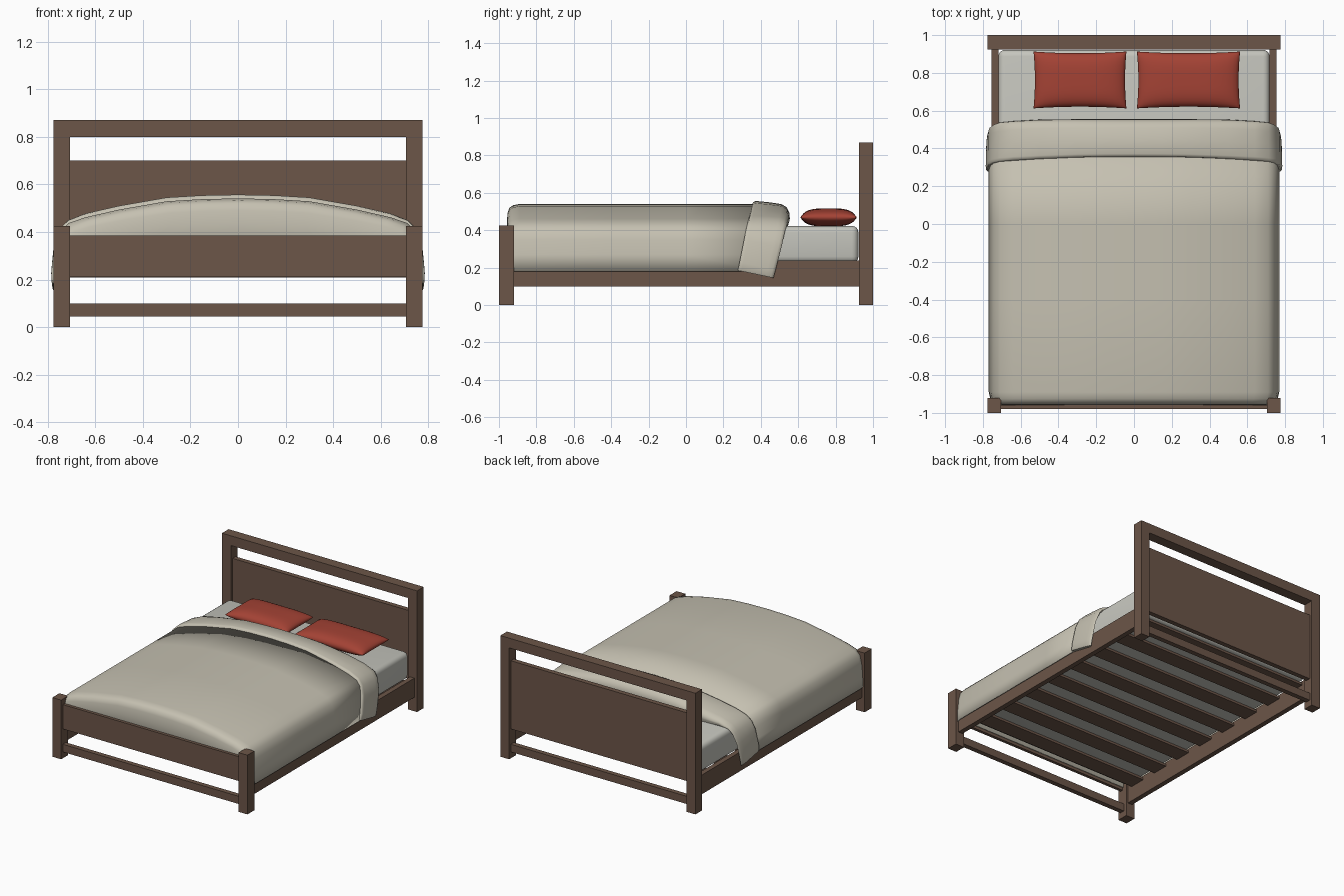
import bpy, bmesh, math

if "Cube" in bpy.data.objects:
    bpy.data.objects.remove(bpy.data.objects["Cube"])


def material(name, r, g, b):
    m = bpy.data.materials.new(name)
    m.diffuse_color = (r, g, b, 1)
    m.use_nodes = True
    m.node_tree.nodes["Principled BSDF"].inputs["Base Color"].default_value = m.diffuse_color
    return m


WOOD = material("brown wood", 0.150, 0.092, 0.065)
LINEN = material("beige linen", 0.56, 0.53, 0.44)
SHEET = material("grey sheet", 0.56, 0.56, 0.51)
RED = material("red cloth", 0.37, 0.055, 0.035)


def finish(name, bm, mat, smooth=None):
    bmesh.ops.recalc_face_normals(bm, faces=bm.faces)
    me = bpy.data.meshes.new(name)
    bm.to_mesh(me)
    bm.free()
    me.materials.append(mat)
    if smooth:
        for p in me.polygons:
            p.use_smooth = True
        me.set_sharp_from_angle(angle=math.radians(smooth))
    ob = bpy.data.objects.new(name, me)
    bpy.context.collection.objects.link(ob)
    return ob


def box(name, x0, x1, y0, y1, z0, z1, mat=WOOD, bevel=0):
    bm = bmesh.new()
    bmesh.ops.create_cube(bm, size=1)
    for v in bm.verts:
        v.co = ((x0 + x1) / 2 + v.co.x * (x1 - x0),
                (y0 + y1) / 2 + v.co.y * (y1 - y0),
                (z0 + z1) / 2 + v.co.z * (z1 - z0))
    if bevel:
        bmesh.ops.bevel(bm, geom=bm.edges[:], offset=bevel, segments=4,
                        profile=0.5, affect='EDGES')
    return finish(name, bm, mat, 40 if bevel else None)


def loft(bm, rows, closed=False):
    """Skin a list of equally long point rows."""
    vs = [[bm.verts.new(p) for p in r] for r in rows]
    n = len(rows[0])
    for a, b in zip(vs, vs[1:]):
        for i in range(n if closed else n - 1):
            j = (i + 1) % n
            bm.faces.new((a[i], a[j], b[j], b[i]))
    if closed:
        bm.faces.new(vs[0])
        bm.faces.new(vs[-1])


# posts and side rails
for s, side in ((-1, "left"), (1, "right")):
    def sbox(name, xa, xb, *r):
        xa, xb = sorted((s * xa, s * xb))
        box(side + "_" + name, xa, xb, *r)
    sbox("front_post", 0.705, 0.775, -1.0, -0.92, 0, 0.425)
    sbox("head_post", 0.705, 0.775, 0.925, 1.0, 0, 0.80)
    sbox("side_rail", 0.718, 0.754, -0.92, 0.93, 0.10, 0.238)

# headboard and footboard
box("headboard_top_rail", -0.775, 0.775, 0.925, 1.0, 0.80, 0.87)
box("headboard_panel", -0.705, 0.705, 0.945, 0.98, 0.21, 0.70)
box("headboard_lower_rail", -0.705, 0.705, 0.945, 0.98, 0.045, 0.10)
box("footboard_panel", -0.705, 0.705, -0.98, -0.958, 0.21, 0.385)
box("footboard_lower_rail", -0.705, 0.705, -0.98, -0.945, 0.045, 0.10)

# slats under the mattress
for i in range(8):
    y = -0.82 + i * 0.235
    box(f"slat_{i + 1}", -0.718, 0.718, y - 0.06, y + 0.06, 0.208, 0.225)

box("mattress", -0.718, 0.718, -0.93, 0.922, 0.225, 0.423, SHEET, 0.035)

# duvet: arched cross-section with a rounded foot end
HALF = [(0, .541), (.15, .538), (.3, .529), (.5, .494), (.64, .462),
        (.71, .438), (.744, .405), (.758, .35), (.766, .27), (.769, .18)]
ARCH = [(-x, z) for x, z in HALF[:0:-1]] + HALF
bm = bmesh.new()
rows = []
for y, sx, sz in ((-.957, .965, 0), (-.957, .965, .7), (-.955, .97, .86),
                  (-.945, .98, .94), (-.925, .99, .98), (-.89, 1, 1),
                  (-.4, 1, 1), (0, 1, 1), (.43, 1, 1)):
    base = 0.23 if y < -.9 and sz == 0 else 0.18
    rows.append([(x * sx, y, base + (z - .18) * sz) for x, z in ARCH])
loft(bm, rows)
duvet = finish("duvet", bm, LINEN, 60)
mod = duvet.modifiers.new("thickness", 'SOLIDIFY')
mod.thickness = 0.007
mod.offset = -1

# turned-back fold: (along, height) section swept over the arch
SECTION = [(0, 0), (0, .75), (.03, .95), (.1, 1), (.45, .95), (.78, .88),
           (.92, .76), (.99, .55), (1, .35), (.94, 0)]
FOLD = HALF[:-1] + [(.769, .23), (.767, .195), (.762, .185)]
FOLD = [(-x, z) for x, z in FOLD[:0:-1]] + FOLD
bm = bmesh.new()
rows = []
for x, z in FOLD:
    t = min(1, max(0, (.46 - z) / .1))            # 0 on top, 1 on the sides
    s = 1 if x >= 0 else -1
    xo, zo = x + s * 0.016 * t, z + 0.016 * (1 - t)
    xi = s * min(abs(x), .7 + .055 * t)
    zi = z if t >= 1 else min(z, .415)
    y0 = 0.35 - 0.2 * (0.55 - zo)
    y1 = 0.555 - 0.26 * max(0, 0.52 - zo)
    row = []
    for u, w in SECTION:
        drop = 0.04 * u * t
        # keep the front of the section thick only where the mattress allows
        row.append((xi + (xo - xi) * w, y0 + (y1 - y0) * u,
                    zi + (zo - zi) * w - drop))
    rows.append(row)
loft(bm, rows, closed=True)
finish("duvet_fold", bm, LINEN, 60)


# pillows with pinched sides and pointed corners
def pillow(name, x0, x1, y0, y1, zc, h):
    n = 18
    bm = bmesh.new()
    for sg in (1, -1):
        rows = []
        for i in range(n + 1):
            u = math.sin(math.pi / 2 * (2 * i / n - 1))
            row = []
            for j in range(n + 1):
                v = math.sin(math.pi / 2 * (2 * j / n - 1))
                puff = max(0, (1 - abs(u) ** 3.5) * (1 - abs(v) ** 3.5)) ** 0.5
                row.append(((x0 + x1) / 2 + (x1 - x0) / 2 * u * (1 - .03 * (1 - v * v)),
                            (y0 + y1) / 2 + (y1 - y0) / 2 * v * (1 - .06 * (1 - u * u)),
                            zc + sg * h * puff))
            rows.append(row)
        loft(bm, rows)
    bmesh.ops.remove_doubles(bm, verts=bm.verts, dist=1e-5)
    finish(name, bm, RED, 80)


pillow("left_pillow", -0.532, -0.04, 0.612, 0.913, 0.468, 0.047)
pillow("right_pillow", 0.015, 0.562, 0.612, 0.913, 0.469, 0.048)
